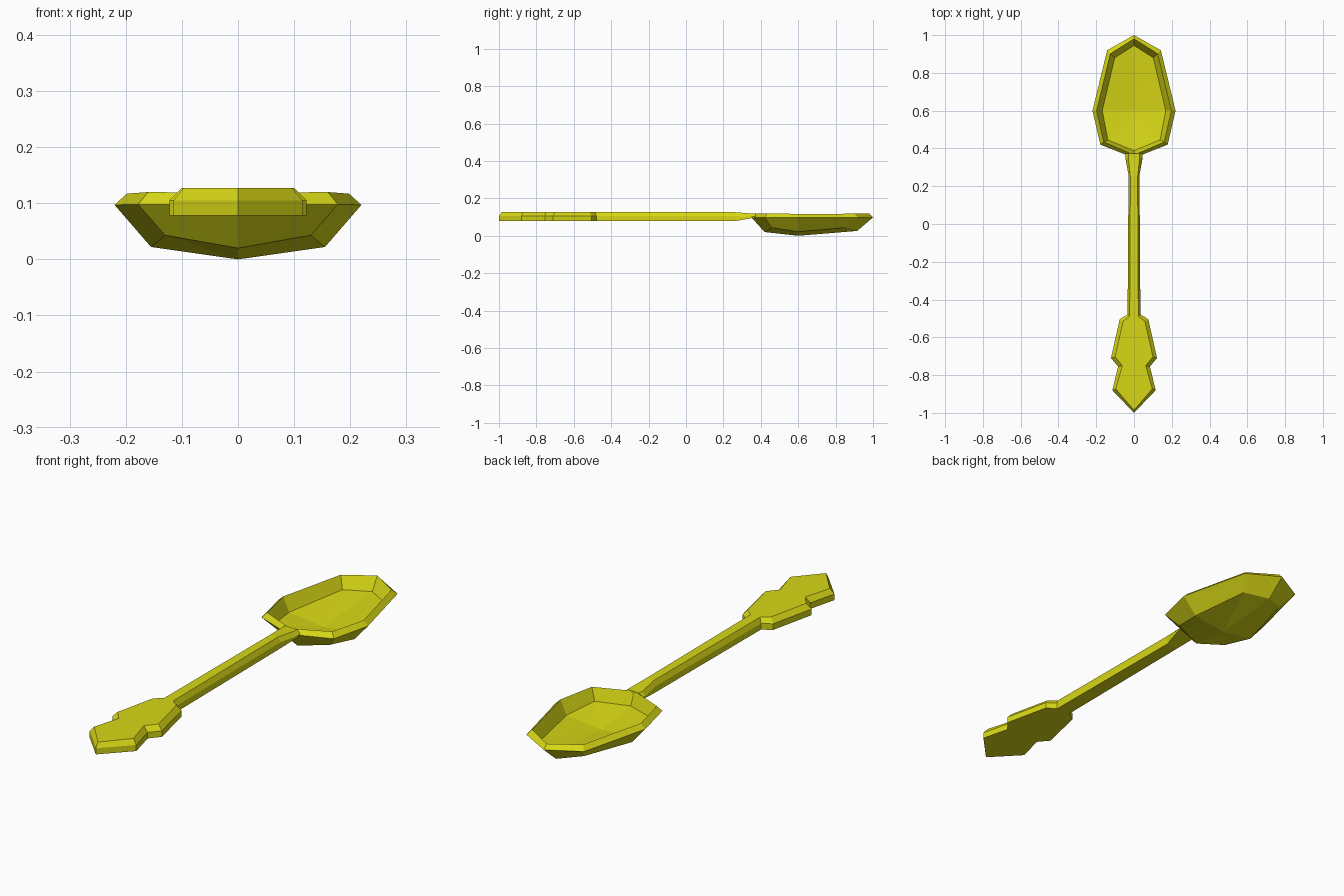
import bpy, bmesh

if "Cube" in bpy.data.objects:
    bpy.data.objects.remove(bpy.data.objects["Cube"])

yellow = bpy.data.materials.new("yellow")
yellow.diffuse_color = (0.68, 0.68, 0.008, 1)
yellow.use_nodes = True
yellow.node_tree.nodes["Principled BSDF"].inputs["Base Color"].default_value = yellow.diffuse_color


def finish(name, bm):
    bmesh.ops.remove_doubles(bm, verts=bm.verts, dist=0.0005)
    bmesh.ops.recalc_face_normals(bm, faces=bm.faces)
    mesh = bpy.data.meshes.new(name)
    bm.to_mesh(mesh)
    bm.free()
    mesh.materials.append(yellow)
    obj = bpy.data.objects.new(name, mesh)
    bpy.context.collection.objects.link(obj)


def bridge(bm, a, b):
    n = len(a)
    for i in range(n):
        j = (i + 1) % n
        quad = list(dict.fromkeys((a[i], a[j], b[j], b[i])))
        if len(quad) > 2:
            bm.faces.new(quad)


def mirrored_ring(bm, half):
    # half runs from the back tip to the handle end, both on x = 0
    full = half + [(-x, y, z) for x, y, z in half[-2:0:-1]]
    return [bm.verts.new(p) for p in full]


# Bowl: underside ring, outer edge, rim crest, inner floor ring
rings = [
    [(0, .915, .026), (.10, .86, .044), (.155, .6, .022), (.13, .46, .043), (0, .42, .02)],
    [(0, 1.0, .098), (.142, .92, .098), (.22, .6, .097), (.178, .42, .098), (0, .35, .098)],
    [(0, .98, .118), (.125, .902, .118), (.198, .6, .117), (.16, .434, .12), (0, .365, .118)],
    [(0, .945, .06), (.102, .88, .066), (.168, .6, .055), (.138, .445, .066), (0, .388, .06)],
]
bm = bmesh.new()
loops = [mirrored_ring(bm, r) for r in rings]
for a, b in zip(loops, loops[1:]):
    bridge(bm, a, b)


# Underside and floor are faceted towards a lowest centre point
def fan(loop, z):
    c = bm.verts.new((0, .6, z))
    for i in range(8):
        bm.faces.new((loop[i], loop[(i + 1) % 8], c))


fan(loops[0], 0)
fan(loops[-1], .035)
finish("bowl", bm)

# Handle stations: outer x, outer y, top x, top y, bottom z, side z, top z
stations = [
    (0, -1.0, 0, -.985, .078, .105, .127),
    (.115, -.88, .097, -.873, .078, .105, .127),
    (.084, -.755, .062, -.75, .078, .105, .127),
    (.122, -.71, .1, -.703, .078, .105, .127),
    (.076, -.505, .058, -.515, .078, .105, .127),
    (.034, -.478, .023, -.488, .078, .105, .127),
    (.029, .26, .019, .25, .078, .105, .127),
    (.046, .35, .03, .35, .094, .102, .119),
    (.046, .372, .03, .372, .098, .102, .119),
]
bm = bmesh.new()
sections = []
for x, y, xt, yt, zb, zm, zt in stations:
    pts = [(-x, y, zb), (-x, y, zm), (-xt, yt, zt), (xt, yt, zt), (x, y, zm), (x, y, zb)]
    sections.append([bm.verts.new(p) for p in pts])
for a, b in zip(sections, sections[1:]):
    bridge(bm, a, b)
bm.faces.new(sections[-1])
finish("handle", bm)
